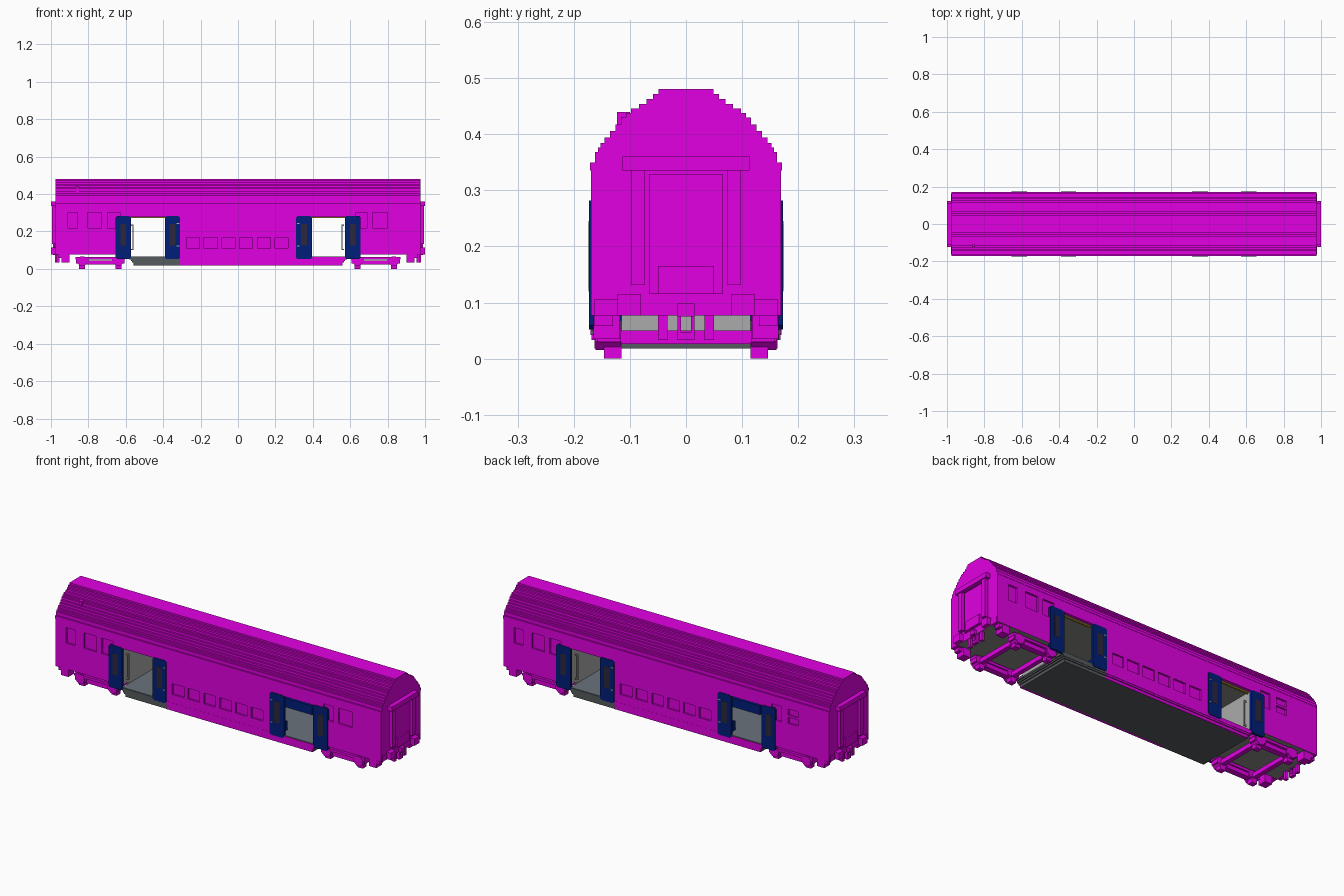
import bpy
import bmesh
from math import pi
from mathutils import Matrix, Vector

default_cube = bpy.data.objects.get("Cube")
if default_cube:
    bpy.data.objects.remove(default_cube, do_unlink=True)


def make_material(name, red, green, blue):
    material = bpy.data.materials.new(name)
    material.use_nodes = True
    colour = (red, green, blue, 1)
    material.diffuse_color = colour
    material.node_tree.nodes["Principled BSDF"].inputs["Base Color"].default_value = colour
    return material


magenta = make_material("magenta paint", .76, 0, .76)
navy = make_material("navy door paint", 0, .013, .19)
dark_grey = make_material("dark grey belly", .09, .105, .11)
under_grey = make_material("grey underside and ceiling", .26, .26, .25)
light_grey = make_material("light grey metal", .41, .41, .41)
slate = make_material("slate floor", .145, .168, .2)
glass = make_material("dark door glass", .025, .02, .045)
gold = make_material("gold trim", .35, .26, .02)


def add_box(bm, x_range, y_range, z_range):
    """Add an axis-aligned box spanning three ranges."""
    low, high = [Vector(p) for p in zip(sorted(x_range), sorted(y_range), sorted(z_range))]
    matrix = Matrix.Translation((low + high) / 2) @ Matrix.Diagonal((*(high - low), 1))
    bmesh.ops.create_cube(bm, size=1, matrix=matrix)


def finish(name, bm, *materials):
    bmesh.ops.recalc_face_normals(bm, faces=bm.faces)
    mesh = bpy.data.meshes.new(name)
    bm.to_mesh(mesh)
    bm.free()
    for material in materials:
        mesh.materials.append(material)
    obj = bpy.data.objects.new(name, mesh)
    bpy.context.scene.collection.objects.link(obj)
    return obj


def boxes(name, material, ranges):
    """One object made from several boxes."""
    bm = bmesh.new()
    for box_ranges in ranges:
        add_box(bm, *box_ranges)
    return finish(name, bm, material)


def flip(span, sign):
    return tuple(sign * value for value in span)


def extrude_profile(name, points, start, offset, materials):
    """Extrude a closed outline, given as 3D points, along an offset."""
    bm = bmesh.new()
    face = bm.faces.new([bm.verts.new(Vector(p) + Vector(start)) for p in points])
    result = bmesh.ops.extrude_face_region(bm, geom=[face])
    moved = [g for g in result["geom"] if isinstance(g, bmesh.types.BMVert)]
    bmesh.ops.translate(bm, vec=offset, verts=moved)
    return finish(name, bm, *materials)


def cut_boxes(obj, ranges):
    """Subtract boxes from an object and bake the result."""
    cutter = boxes("cutter", magenta, ranges)
    cutter.hide_render = True
    modifier = obj.modifiers.new("cut", "BOOLEAN")
    modifier.operation = "DIFFERENCE"
    modifier.solver = "EXACT"
    modifier.object = cutter
    bpy.context.view_layer.update()
    evaluated = obj.evaluated_get(bpy.context.evaluated_depsgraph_get())
    mesh = bpy.data.meshes.new_from_object(evaluated)
    obj.modifiers.clear()
    obj.data = mesh
    bpy.data.objects.remove(cutter, do_unlink=True)


# Body with a stair-stepped roof: half widths and the height where each step ends
WALL, END, BOTTOM, CEILING = .1695, .975, .077, .278
INNER, CABIN = .155, .575
roof_steps = [(.171, .35), (.162, .368), (.157, .376), (.152, .384), (.145, .394),
              (.135, .406), (.126, .417), (.116, .43), (.107, .438), (.098, .446),
              (.084, .454), (.07, .463), (.059, .472), (.049, .481)]
height = .335
half = [(WALL, BOTTOM), (WALL, height)]
for width, top in roof_steps:
    half += [(width, height), (width, top)]
    height = top
outline = half + [(-y, z) for y, z in reversed(half)]
body = extrude_profile("body", [(0, y, z) for y, z in outline],
                       (-END, 0, 0), (2 * END, 0, 0), [magenta, under_grey, light_grey])

# Open cabin, door passages and recessed windows
passages = [(-CABIN, -.388), (.393, CABIN)]
UPPER, LOWER = (.218, .302), (.11, .168)
recess = (WALL - .01, .3)
front_windows = [((-.91, -.857), UPPER), ((-.804, -.729), UPPER), ((-.697, -.63), UPPER),
                 ((.63, .69), UPPER)]
front_windows += [((-.275 + .0945 * i, -.205 + .0945 * i), LOWER) for i in range(6)]
pair = [((.72, .8), UPPER)]
small_pair = [((.73, .79), (.222, .255)), ((.73, .79), (.267, .3))]
window_cuts = [(flip(x_span, -sign), flip(recess, sign), z_span)
               for sign, extra in ((-1, pair), (1, small_pair))
               for x_span, z_span in front_windows + extra]
cut_boxes(body, [((-CABIN, CABIN), (-INNER, INNER), (.01, CEILING))])
cut_boxes(body, window_cuts + [(span, (-.3, .3), (.01, CEILING)) for span in passages])
for face in body.data.polygons:
    x, y, z = face.center
    inside = abs(x) < CABIN + .002 and abs(y) < INNER + .002 and z < CEILING + .002
    face.material_index = 0
    if face.normal.z < -.9 and (z < BOTTOM + .01 or inside):
        face.material_index = 1
    elif inside:
        face.material_index = 2

# Stepped belly between the bogies, with a painted skirt
layers = [(.578, .168, .05, .064), (.572, .168, .042, .05),
          (.566, .166, .033, .042), (.56, .161, .018, .033)]
boxes("belly", dark_grey, [((-x, x), (-y, y), (low, top)) for x, y, low, top in layers])
skirt = []
for sign in (-1, 1):
    for x, y, low, top in layers:
        skirt.append((flip((-x, .31), sign), flip((y - .01, y + .002), sign), (low, top)))
    skirt.append(((-.385, .39), flip((INNER, WALL), sign), (.055, BOTTOM)))
boxes("belly_skirt", magenta, skirt)
boxes("belly_bulkheads", light_grey, [(flip((CABIN, .584), s), (-.115, .115), (.05, BOTTOM))
                                     for s in (-1, 1)])
boxes("cabin_floor", slate, [((-CABIN, CABIN), (-.166, .166), (.064, .067))])
boxes("cabin_benches", navy, [(flip((.15, .37), s), flip((.105, .15), t), (.067, .115))
                              for s in (-1, 1) for t in (-1, 1)])

# Sliding door leaves with chamfered corners, windows and latches
leaves = [(-.654, -.573), (-.39, -.31), (.31, .395), (.571, .656)]
for side, sign in (("front", -1), ("back", 1)):
    for number, (left, right) in enumerate(leaves):
        c, low, top = .008, .052, .282
        shape = [(left + c, low), (right - c, low), (right, low + c), (right, top - c),
                 (right - c, top), (left + c, top), (left, top - c), (left, low + c)]
        name = f"{side}_door_{number + 1}"
        extrude_profile(name, [(x, 0, z) for x, z in shape], (0, sign * .16, 0),
                        (0, sign * .0125, 0), [navy])
        middle = (left + right) / 2
        boxes(name + "_window", glass, [((middle - .016, middle + .016),
                                         flip((.17, .1735), sign), (.125, .24))])
    boxes(side + "_latches", light_grey,
          [((x, x + .014), flip((.17, .174), sign), (z, z + .005))
           for x in (-.328, .315) for z in (.12, .24)])
    # Grab poles inside each doorway
    poles = []
    for x, step in ((-.562, -.012), (.556, .012)):
        poles.append(((x - .003, x + .003), flip((.13, .136), sign), (.1, .236)))
        poles += [((x, x + step), flip((.13, .136), sign), (z, z + .006)) for z in (.1, .23)]
    boxes(side + "_grab_poles", light_grey, poles)
    boxes(side + "_door_lintels", gold,
          [(span, flip((.14, .15), sign), (.271, CEILING)) for span in passages])

for end_name, end in (("left", 1), ("right", -1)):
    # Bogie: axle boxes, wheel blocks, side beams and cross beams
    bm = bmesh.new()
    for x in (.64, .833):
        add_box(bm, flip((x - .012, x + .012), end), (-.118, .118), (.026, .05))
        for side in (-1, 1):
            turn = Matrix.Rotation(pi / 2, 4, "X") @ Matrix.Rotation(pi / 8, 4, "Z")
            place = Matrix.Translation((end * x, side * .139, .041))
            bmesh.ops.create_cone(bm, cap_ends=True, segments=8, radius1=.028, radius2=.028,
                                  depth=.045, matrix=place @ turn)
            add_box(bm, flip((x - .016, x + .016), end), flip((.115, .146), side), (0, .03))
            add_box(bm, flip((x - .033, x + .033), end), flip((.116, .158), side), (.03, .055))
    for side in (-1, 1):
        add_box(bm, flip((.64, .833), end), flip((.12, .152), side), (.024, .046))
        add_box(bm, flip((.603, .868), end), flip((.118, .16), side), (.05, .064))
    finish(end_name + "_bogie", bm, magenta)

    # Gangway frame and end door
    frame = [(flip((END, 1), end), (-.113, .113), (.335, .36))]
    for side in (-1, 1):
        frame.append((flip((END, .994), end), flip((.073, .098), side), (.132, .335)))
    frame += [(flip((END, .982), end), (-.066, .066), (.115, .329)),
              (flip((END, .99), end), (-.05, .05), (.115, .165))]
    boxes(end_name + "_gangway", magenta, frame)

    # Coupler, buffers and steps below the gangway
    gear = [(flip((.96, .99), end), (-.015, .015), (.075, .098)),
            (flip((.96, .978), end), (-.015, .015), (.033, .047))]
    for side in (-1, 1):
        gear += [(flip((.96, .978), end), flip((.009, .015), side), (.047, .075)),
                 (flip((.955, .972), end), flip((.033, .05), side), (.033, .09)),
                 (flip((END, 1), end), flip((.08, .122), side), (.077, .115)),
                 (flip((.94, .978), end), flip((.122, .163), side), (.076, .106)),
                 (flip((.9, .943), end), flip((.118, .165), side), (.035, BOTTOM)),
                 (flip((.943, .96), end), flip((.13, .163), side), (.058, BOTTOM))]
    boxes(end_name + "_coupler_and_buffers", magenta, gear)

# Small vent on the roof
boxes("roof_vent", magenta, [((-.865, -.85), (-.123, -.1), (.41, .44))])
